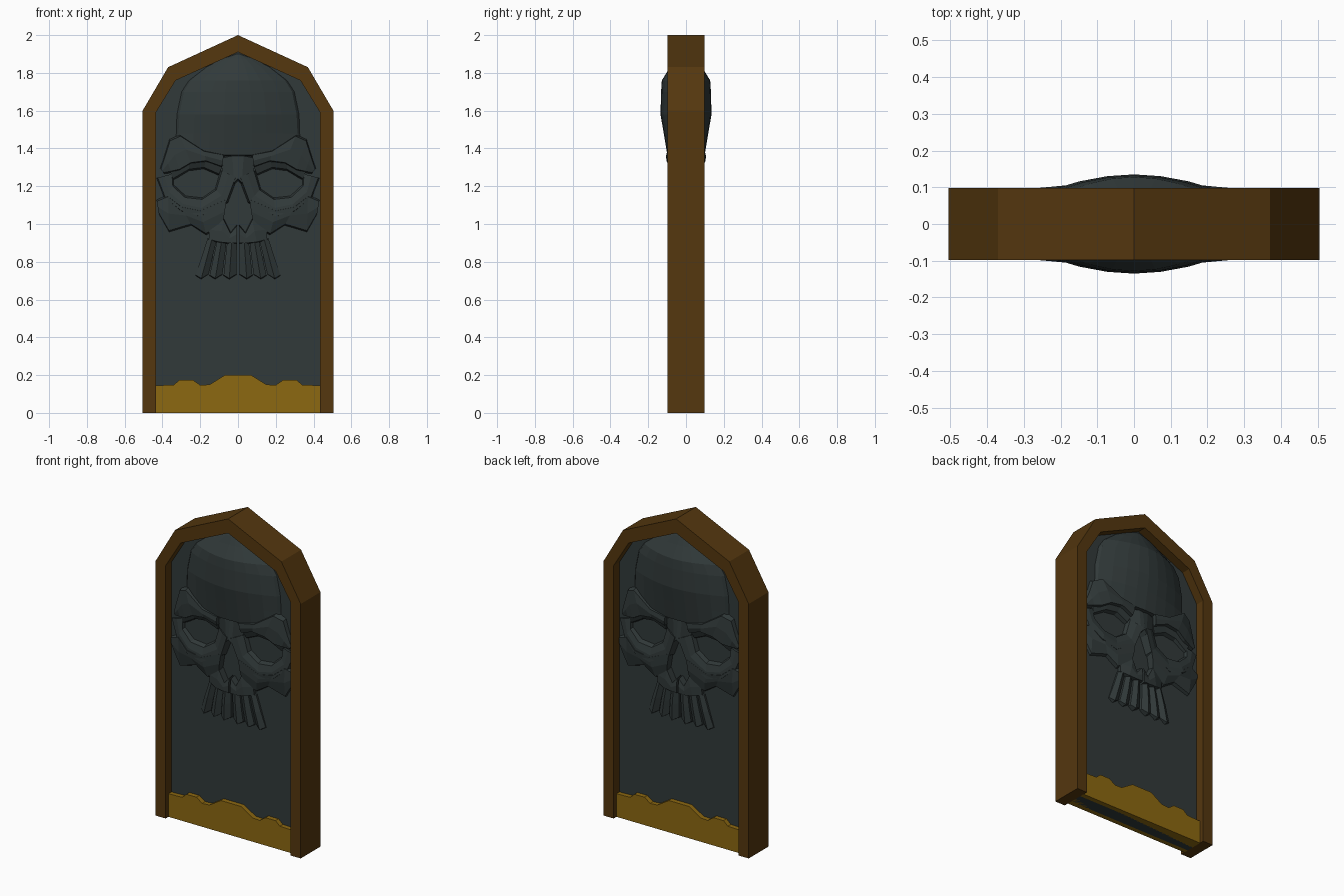
import bpy, bmesh

if "Cube" in bpy.data.objects:
    bpy.data.objects.remove(bpy.data.objects["Cube"])


def material(name, rgb):
    m = bpy.data.materials.new(name)
    m.diffuse_color = (*rgb, 1)
    m.use_nodes = True
    m.node_tree.nodes["Principled BSDF"].inputs["Base Color"].default_value = m.diffuse_color
    return m


WOOD = material("brown wood", (0.089, 0.038, 0.0045))
SLATE = material("dark slate", (0.031, 0.042, 0.042))
GOLD = material("old gold", (0.262, 0.138, 0.0055))


def finish(name, bm, mat, mirror=()):
    bmesh.ops.recalc_face_normals(bm, faces=bm.faces)
    me = bpy.data.meshes.new(name)
    bm.to_mesh(me)
    bm.free()
    me.materials.append(mat)
    ob = bpy.data.objects.new(name, me)
    bpy.context.collection.objects.link(ob)
    if mirror:
        mod = ob.modifiers.new("mirror", 'MIRROR')
        mod.use_axis = ('x' in mirror, 'y' in mirror, False)
        mod.use_mirror_merge = False
    return ob


def slab(name, outline, half, mat):
    """Front outline extruded symmetrically in depth."""
    bm = bmesh.new()
    f = bm.faces.new([bm.verts.new((x, -half, z)) for x, z in outline])
    ext = bmesh.ops.extrude_face_region(bm, geom=[f])["geom"]
    for v in ext:
        if isinstance(v, bmesh.types.BMVert):
            v.co.y = half
    if f.is_valid is False or len(bm.faces) < len(outline) + 2:
        bmesh.ops.holes_fill(bm, edges=bm.edges)
    return finish(name, bm, mat)


def full(right):
    """Complete a right half outline (bottom to top) with its left half."""
    return right + [(-x, z) for x, z in reversed(right) if x > 0]


def relief(name, upper, lower, du, dl, crest=None, slope=0.012):
    """Raised band between two rails, mirrored to all four sides.
    crest = extra depth of a ridge running between the rails."""
    n = len(upper)
    du = du if isinstance(du, list) else [du] * n
    dl = dl if isinstance(dl, list) else [dl] * n
    bm = bmesh.new()
    rings = []
    for (ux, uz), (lx, lz), a, b in zip(upper, lower, du, dl):
        k = slope / max(0.02, ((ux - lx) ** 2 + (uz - lz) ** 2) ** 0.5)
        ox, oz = (ux - lx) * k, (uz - lz) * k
        pts = [(ux + ox, -0.03, uz + oz), (ux, -a, uz)]
        if crest is not None:
            pts.append(((ux + lx) / 2, -(a + b) / 2 - crest, (uz + lz) / 2))
        pts += [(lx, -b, lz), (lx - ox, -0.03, lz - oz)]
        rings.append([bm.verts.new(p) for p in pts])
    for r, s in zip(rings, rings[1:]):
        for i in range(len(r)):
            j = (i + 1) % len(r)
            bm.faces.new((r[i], r[j], s[j], s[i]))
    bm.faces.new(rings[0])
    bm.faces.new(rings[-1])
    return finish(name, bm, SLATE, 'xy')


# Arched frame, open at the bottom, and the recessed panel
outer = full([(0.505, 0), (0.505, 1.6), (0.37, 1.83), (0, 2)])
inner = full([(0.435, 0), (0.435, 1.59), (0.33, 1.76), (0, 1.91)])
slab("frame", outer + inner[::-1], 0.098, WOOD)
slab("panel", inner, 0.04, SLATE)

# Wavy gold heap along the bottom
slab("gold_base", full([(0.435, 0), (0.435, 0.145), (0.34, 0.148), (0.31, 0.175), (0.24, 0.175),
                        (0.2, 0.147), (0.15, 0.15), (0.07, 0.2)]), 0.07, GOLD)

# Domed cranium: rows of height, half width, centre depth
bm = bmesh.new()
rows = [(1.9, 0.02, 0.042), (1.875, 0.09, 0.062), (1.83, 0.175, 0.085), (1.76, 0.265, 0.128),
        (1.70, 0.305, 0.132), (1.58, 0.33, 0.135), (1.48, 0.335, 0.118), (1.365, 0.345, 0.099),
        (1.355, 0.345, 0.03)]
grid = []
for z, w, d in rows:
    ring = []
    for t in (0, 0.22, 0.45, 0.7, 0.94, 1):
        y = 0.03 if t == 1 else 0.03 + (d - 0.03) * (1 - 0.82 * t ** 1.9)
        ring.append(bm.verts.new((w * t, -y, z)))
    grid.append(ring)
for r, s in zip(grid, grid[1:]):
    for i in range(5):
        bm.faces.new((r[i], s[i], s[i + 1], r[i + 1]))
for f in bm.faces:
    f.normal_update()
dome = finish("cranium", bm, SLATE, 'xy')
if sum(p.normal.y * p.area for p in dome.data.polygons) > 0:
    dome.data.flip_normals()

# Heavy brow
relief("brow",
       [(0.075, 1.365), (0.18, 1.385), (0.305, 1.465), (0.36, 1.44), (0.385, 1.36), (0.408, 1.29)],
       [(0.085, 1.305), (0.17, 1.335), (0.25, 1.325), (0.31, 1.29), (0.355, 1.28), (0.395, 1.272)],
       [0.102, 0.1, 0.085, 0.066, 0.062, 0.055], [0.092, 0.1, 0.096, 0.085, 0.07, 0.056], 0.006)
# Upper eye lid under the brow
relief("eye_lid",
       [(0.08, 1.31), (0.17, 1.33), (0.26, 1.32), (0.36, 1.28)],
       [(0.1, 1.265), (0.18, 1.3), (0.26, 1.29), (0.345, 1.24)],
       [0.075, 0.08, 0.078, 0.06], [0.06, 0.065, 0.062, 0.052])
# Nose bridge
relief("nose_bridge",
       [(0, 1.36), (0.03, 1.36), (0.085, 1.35)],
       [(0, 1.24), (0.02, 1.22), (0.085, 1.26)],
       [0.08, 0.085, 0.078], [0.098, 0.09, 0.06])
# Lower orbit rim, running from the temple round to the nose
relief("orbit_rim",
       [(0.35, 1.265), (0.345, 1.2), (0.28, 1.14), (0.19, 1.13), (0.115, 1.18), (0.085, 1.28)],
       [(0.425, 1.245), (0.385, 1.14), (0.3, 1.07), (0.2, 1.04), (0.06, 1.12), (0.012, 1.25)],
       [0.052, 0.06, 0.07, 0.07, 0.068, 0.066], [0.05, 0.06, 0.082, 0.082, 0.085, 0.095], 0.005)
# Cheek bone
relief("cheek_bone",
       [(0.43, 1.12), (0.37, 1.145), (0.3, 1.09), (0.2, 1.07), (0.06, 1.13)],
       [(0.42, 1.06), (0.365, 0.965), (0.25, 1.0), (0.17, 0.95), (0.08, 1.0)],
       [0.052, 0.066, 0.085, 0.082, 0.085], [0.05, 0.056, 0.06, 0.062, 0.075], 0.006)
# Upper jaw
relief("upper_jaw",
       [(0.006, 0.99), (0.04, 0.95), (0.075, 1.02), (0.15, 1.02)],
       [(0.006, 0.9), (0.05, 0.9), (0.1, 0.905), (0.155, 0.92)],
       [0.08, 0.078, 0.08, 0.06], [0.086, 0.085, 0.08, 0.062], 0.004, 0.008)
# Splayed teeth, three each side
for i in range(3):
    t, b, back = 0.006 + 0.053 * i, 0.008 + 0.074 * i, 0.006 * i
    relief("tooth_%d" % (i + 1),
           [(t, 0.92), (t + 0.026, 0.92), (t + 0.05, 0.92)],
           [(b, 0.735), (b + 0.038, 0.712), (b + 0.068, 0.73)],
           [0.062 - back, 0.08 - back, 0.064 - back],
           [0.056 - back, 0.076 - back, 0.058 - back], 0.003, 0.006)
